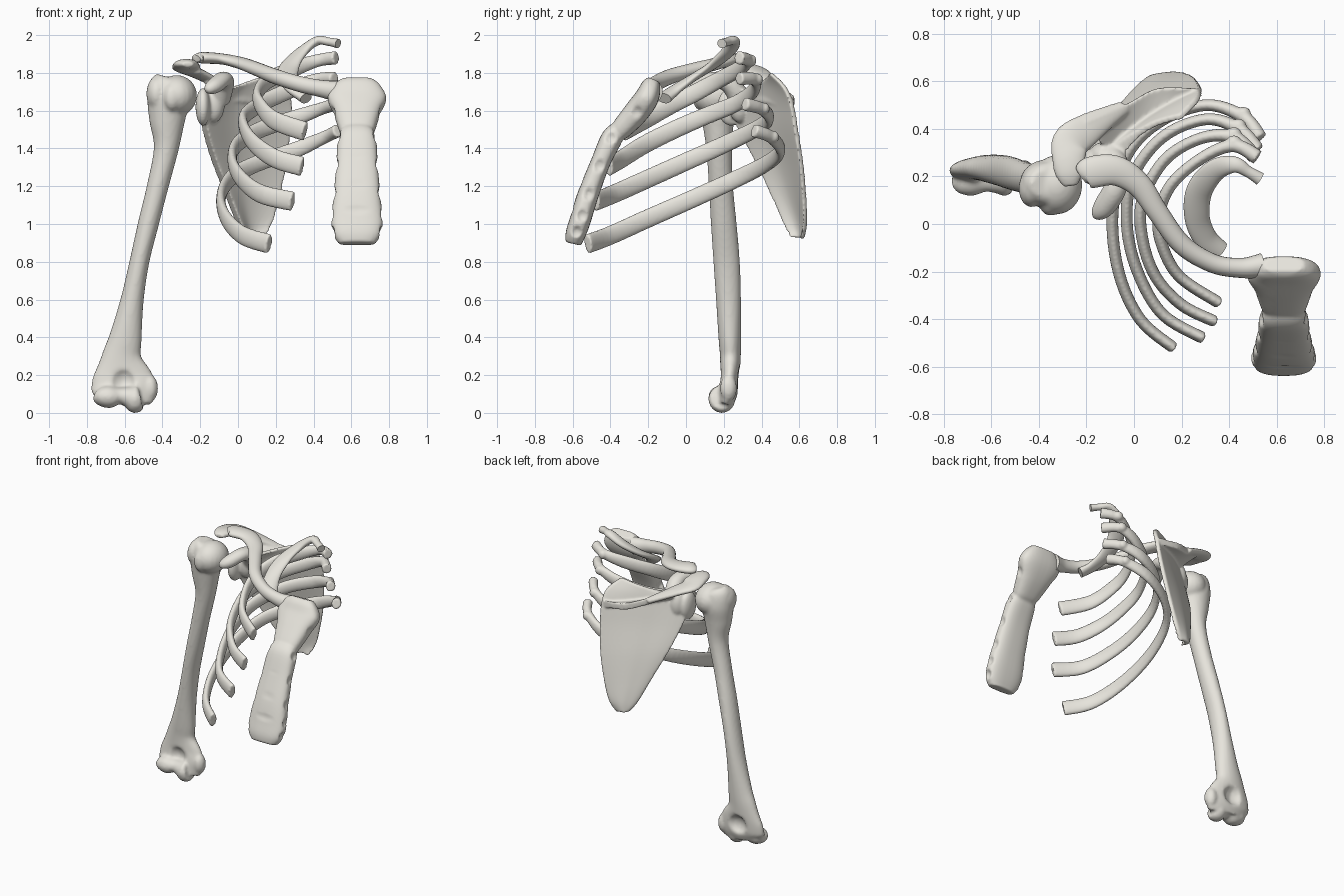
import bpy, math
from mathutils import Vector

bone = bpy.data.materials.new("bone")
bone.diffuse_color = (.8, .78, .72, 1)


def spline(rows, n):
    """Catmull-Rom through tuples of any length."""
    out = []
    for i in range(len(rows) - 1):
        a, b = rows[max(i - 1, 0)], rows[i]
        c, d = rows[i + 1], rows[min(i + 2, len(rows) - 1)]
        for k in range(n):
            t = k / n
            out.append([0.5 * (2 * q + (r - p) * t + (2 * p - 5 * q + 4 * r - s) * t * t
                               + (3 * q - p - 3 * r + s) * t ** 3)
                        for p, q, r, s in zip(a, b, c, d)])
    return out + [list(rows[-1])]


def loft(loops):
    m = len(loops[0])
    verts = [v for lp in loops for v in lp]
    faces = [tuple(range(m))[::-1], tuple(range(len(verts) - m, len(verts)))]
    for i in range(len(loops) - 1):
        for j in range(m):
            k = (j + 1) % m
            faces.append((i * m + j, i * m + k, i * m + m + k, i * m + m + j))
    return verts, faces


def sweep(rows, up=(0, 0, 1), n=6, sides=20, power=1.0):
    """Elliptical tube; each row is x, y, z, half width, half depth."""
    pts, loops = spline(rows, n), []
    for i, p in enumerate(pts):
        t = (Vector(pts[min(i + 1, len(pts) - 1)][:3]) - Vector(pts[max(i - 1, 0)][:3])).normalized()
        side = t.cross(Vector(up)).normalized()
        u = side.cross(t)
        loop = []
        for k in range(sides):
            c, s = math.cos(math.tau * k / sides), math.sin(math.tau * k / sides)
            c, s = (math.copysign(abs(w) ** power, w) for w in (c, s))
            loop.append(Vector(p[:3]) + side * c * p[3] + u * s * p[4])
        loops.append(loop)
    return loft(loops)


def ball(c, r, n=24):
    rows = [(c[0], c[1], c[2] - r[2] * math.cos(math.pi * i / n),
             max(r[0] * math.sin(math.pi * i / n), .002),
             max(r[1] * math.sin(math.pi * i / n), .002)) for i in range(n + 1)]
    return sweep(rows, (0, 1, 0), 1)


def dent(part, c, r):
    """Press a sphere into a part."""
    c = Vector(c)
    for i, v in enumerate(part[0]):
        d = v - c
        if 1e-6 < d.length < r:
            part[0][i] = c + d.normalized() * r


def build(name, parts, voxel=0, smooth=3):
    verts, faces = [], []
    for pv, pf in parts:
        o = len(verts)
        verts += [tuple(v) for v in pv]
        faces += [tuple(o + i for i in f) for f in pf]
    me = bpy.data.meshes.new(name)
    me.from_pydata(verts, [], faces)
    me.materials.append(bone)
    ob = bpy.data.objects.new(name, me)
    bpy.context.collection.objects.link(ob)
    bpy.context.view_layer.objects.active = ob
    bpy.ops.object.select_all(action='DESELECT')
    ob.select_set(True)
    bpy.ops.object.mode_set(mode='EDIT')
    bpy.ops.mesh.select_all(action='SELECT')
    bpy.ops.mesh.normals_make_consistent(inside=False)
    bpy.ops.object.mode_set(mode='OBJECT')
    bpy.ops.object.shade_smooth_by_angle(angle=math.radians(45))
    if voxel:
        # fuse overlapping parts into one skin
        me.shade_smooth()
        rm = ob.modifiers.new("fuse", 'REMESH')
        rm.mode, rm.voxel_size, rm.use_smooth_shade = 'VOXEL', voxel, True
        sm = ob.modifiers.new("soften", 'SMOOTH')
        sm.iterations = smooth
    return ob


# Upper arm bone: shaft, ball head, tubercles and elbow spool
shaft = sweep([(-.36, .17, 1.775, .06, .05), (-.365, .17, 1.75, .1, .085), (-.37, .17, 1.66, .11, .1),
               (-.375, .17, 1.55, .095, .085), (-.38, .175, 1.4, .066, .068), (-.425, .185, 1.2, .057, .064),
               (-.475, .2, 1.0, .055, .068), (-.522, .215, .8, .052, .07), (-.56, .225, .6, .061, .066),
               (-.595, .232, .4, .086, .06), (-.615, .235, .3, .106, .055), (-.612, .232, .2, .157, .052),
               (-.605, .222, .12, .174, .055), (-.61, .21, .06, .15, .045)], (0, 1, 0), 8, 36)
for y in (.13, .32):
    dent(shaft, (-.605, y, .17), .08)
spool = sweep([(-.755, .195, .1, .03, .03), (-.73, .19, .09, .06, .05), (-.68, .185, .085, .066, .06),
               (-.63, .19, .09, .055, .045), (-.585, .19, .085, .06, .055), (-.545, .19, .075, .072, .076),
               (-.515, .19, .08, .06, .06)])
build("humerus", [shaft, spool, ball((-.325, .165, 1.68), (.108, .125, .108)),
                  ball((-.43, .15, 1.69), (.055, .08, .09)), ball((-.35, .08, 1.67), (.045, .045, .07)),
                  ball((-.465, .225, .13), (.042, .045, .07))], .011)

# Shoulder blade: curved plate, rows of lateral point then medial point
back = Vector((-.58, .81, .05)).normalized()
plate = []
for r in spline([(-.05, .31, 1.71, .2, .45, 1.8), (-.13, .27, 1.68, .265, .52, 1.73),
                 (-.18, .25, 1.62, .28, .56, 1.64), (-.18, .285, 1.52, .275, .585, 1.5),
                 (-.13, .38, 1.34, .25, .615, 1.3), (-.055, .47, 1.15, .205, .63, 1.1),
                 (.005, .535, 1.0, .17, .63, .99), (.05, .57, .93, .13, .61, .92)], 6):
    lat, med = Vector(r[:3]), Vector(r[3:])
    mids = [(lat.lerp(med, s / 16) + back * .03 * math.sin(math.pi * s / 16),
             .014 + .014 * math.cos(math.pi / 2 * min(1, s / 7)) ** 2) for s in range(17)]
    plate.append([p + back * h for p, h in mids] + [p - back * h for p, h in reversed(mids)])

# Ridge shelf on its back: rows of base point then crest point
shelf = []
for r in spline([(.25, .54, 1.63, .26, .57, 1.64), (.13, .47, 1.65, .1, .57, 1.66),
                 (.02, .39, 1.66, -.02, .51, 1.7), (-.07, .33, 1.67, -.12, .46, 1.75),
                 (-.12, .31, 1.69, -.2, .43, 1.79)], 6):
    a, b = Vector(r[:3]), Vector(r[3:])
    up = Vector((0, 0, 1))
    mids = [(a.lerp(b, s / 6), .014 + .012 * (s / 6) ** 2) for s in range(7)]
    shelf.append([p + up * h for p, h in mids] + [p - up * h for p, h in reversed(mids)])
acromion = sweep([(-.04, .49, 1.71, .03, .02), (-.12, .445, 1.75, .05, .024), (-.2, .395, 1.79, .07, .026),
                  (-.265, .345, 1.82, .08, .027), (-.275, .28, 1.84, .072, .028), (-.272, .21, 1.847, .06, .027),
                  (-.265, .16, 1.845, .03, .015)])
coracoid = sweep([(-.1, .29, 1.66, .06, .06), (-.075, .23, 1.74, .055, .05), (-.08, .15, 1.765, .05, .042),
                  (-.12, .08, 1.735, .048, .042), (-.15, .045, 1.715, .035, .032), (-.165, .03, 1.7, .015, .015)])
build("scapula", [loft(plate), loft(shelf), acromion, coracoid, ball((-.185, .24, 1.62), (.04, .075, .1)),
                  ball((-.13, .285, 1.635), (.06, .06, .1))], .0075, 8)

# Collar bone: flat outer end, round inner end
build("clavicle", [sweep([(-.22, .2, 1.875, .035, .018), (-.19, .215, 1.88, .065, .03), (-.08, .225, 1.873, .063, .029),
                          (.02, .165, 1.85, .052, .032), (.1, .05, 1.82, .044, .036), (.2, -.085, 1.78, .042, .04),
                          (.33, -.165, 1.74, .04, .042), (.45, -.185, 1.715, .042, .046),
                          (.54, -.175, 1.7, .052, .06)])])

# Breastbone: upper plate and body with rib notches on both edges
manubrium = sweep([(.63, -.17, 1.765, .085, .035), (.63, -.185, 1.73, .125, .052), (.63, -.21, 1.665, .155, .064),
                   (.63, -.265, 1.59, .125, .066), (.63, -.34, 1.505, .097, .056),
                   (.63, -.365, 1.475, .085, .045)], (0, 1, 0), 8, 40, .75)
body = sweep([(.63, -.36, 1.5, .08, .045), (.63, -.395, 1.45, .102, .057), (.63, -.455, 1.32, .11, .052),
              (.63, -.52, 1.15, .124, .056), (.63, -.56, 1.02, .137, .056), (.63, -.585, .945, .127, .053),
              (.63, -.597, .895, .095, .042)], (0, 1, 0), 10, 40, .75)
dent(manubrium, (.63, -.16, 1.815), .075)
for s in (-1, 1):
    dent(manubrium, (.63 + s * .15, -.165, 1.77), .05)
    dent(manubrium, (.63 + s * .155, -.265, 1.585), .045)
    for y, z, w in ((-.4, 1.46, .118), (-.46, 1.31, .126), (-.515, 1.16, .14), (-.55, 1.045, .152), (-.58, .955, .147)):
        dent(body, (.63 + s * w, y, z), .038)
for z, y in ((1.38, -.55), (1.23, -.61), (1.09, -.655)):
    for k in range(-4, 5):
        dent(body, (.63 + k * .022, y, z), .06)
build("sternum", [manubrium, body], .009, 2)

# Ribs: centre lines from the spine end to the front end
RIBS = {
    "second_rib": [(.52, .28, 1.88), (.42, .33, 1.865), (.29, .28, 1.82), (.16, .17, 1.76), (.105, .04, 1.69),
                   (.115, -.08, 1.63), (.19, -.22, 1.55), (.355, -.33, 1.49)],
    "third_rib": [(.51, .28, 1.77), (.42, .365, 1.765), (.28, .36, 1.71), (.13, .27, 1.64), (.035, .1, 1.57),
                  (.035, -.06, 1.5), (.09, -.22, 1.42), (.2, -.34, 1.345), (.34, -.41, 1.305)],
    "fourth_rib": [(.52, .31, 1.635), (.44, .4, 1.61), (.3, .44, 1.56), (.12, .365, 1.5), (-.005, .2, 1.42),
                   (-.03, 0, 1.33), (.015, -.2, 1.24), (.12, -.38, 1.16), (.29, -.48, 1.12)],
    "fifth_rib": [(.53, .36, 1.495), (.46, .45, 1.46), (.3, .5, 1.39), (.1, .425, 1.32), (-.035, .28, 1.245),
                  (-.09, .05, 1.14), (-.065, -.2, 1.03), (.025, -.4, .94), (.165, -.52, .895)],
}
for name, path in RIBS.items():
    last = len(path) - 1
    rows = []
    for i, p in enumerate(path):
        a, b = (.032, .036) if i == 0 else (.028, .034) if i == 1 else (.025, .041 + .012 * i / last)
        rows.append((*p, a, b))
    tub = path[1]
    build(name, [sweep(rows), ball((tub[0], tub[1] + .015, tub[2]), (.032, .028, .032))], .0085, 2)

# First rib: short, broad and flat
build("first_rib", [sweep([(.53, .19, 1.955, .028, .025), (.48, .22, 1.965, .024, .022), (.42, .25, 1.97, .035, .024),
                           (.34, .225, 1.915, .047, .024), (.275, .14, 1.84, .055, .022),
                           (.265, .03, 1.77, .053, .022), (.3, -.06, 1.71, .05, .025),
                           (.36, -.115, 1.665, .045, .03)])])
